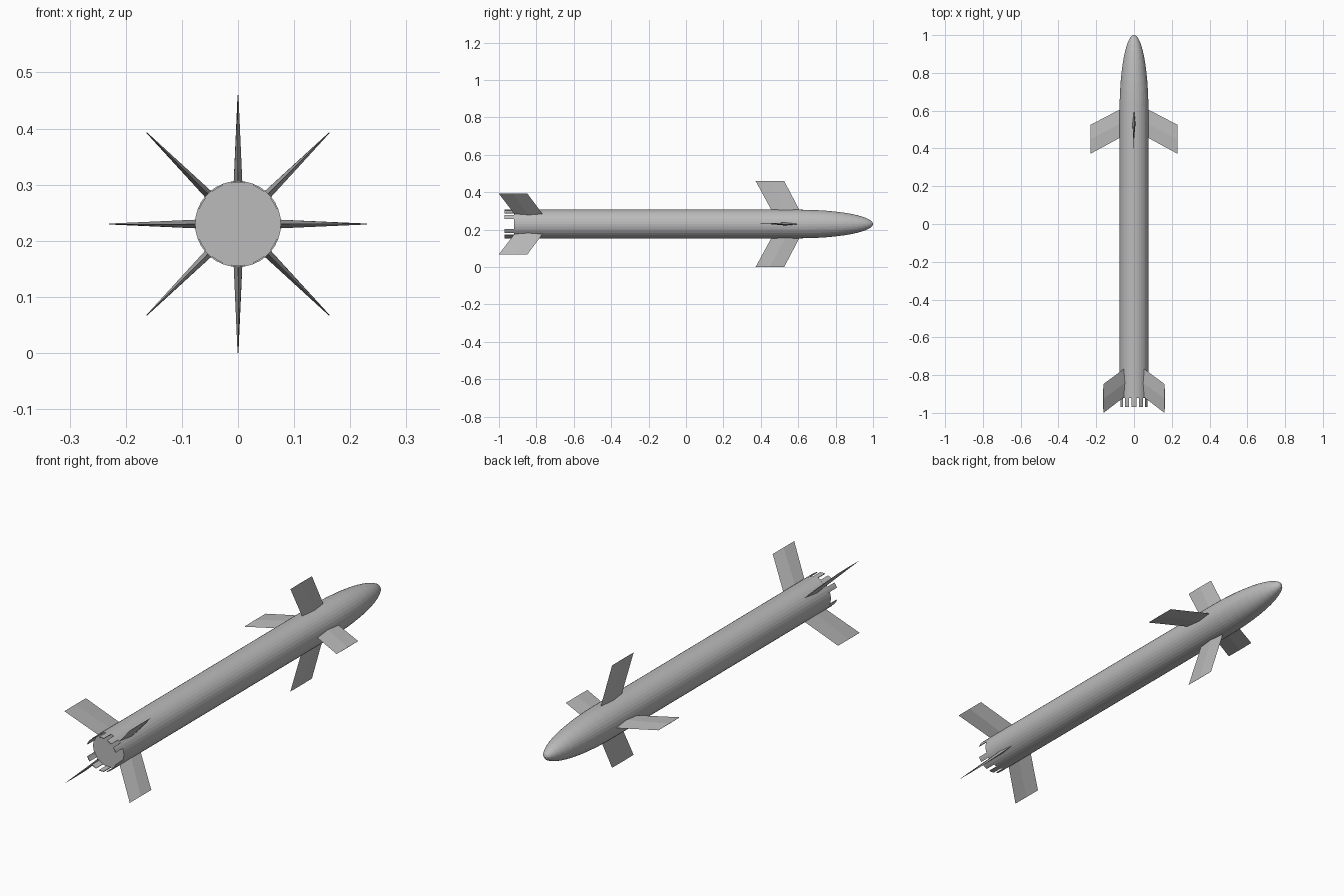
import bpy, bmesh, math
from mathutils import Matrix, Vector

if "Cube" in bpy.data.objects:
    bpy.data.objects.remove(bpy.data.objects["Cube"])

R, ZC = 0.0765, 0.23          # body radius and axis height
TAIL, NOSE0, TIP = -0.92, 0.60, 1.0
SEG = 36

grey = bpy.data.materials.new("hull_grey")
grey.diffuse_color = (0.5, 0.5, 0.5, 1)
grey.use_nodes = True
grey.node_tree.nodes["Principled BSDF"].inputs["Base Color"].default_value = grey.diffuse_color


def finish(name, bm):
    bmesh.ops.recalc_face_normals(bm, faces=bm.faces)
    me = bpy.data.meshes.new(name)
    bm.to_mesh(me)
    bm.free()
    me.materials.append(grey)
    ob = bpy.data.objects.new(name, me)
    bpy.context.collection.objects.link(ob)
    return ob


def on_axis(r, y, a):
    return Vector((r * math.cos(a), y, ZC + r * math.sin(a)))


# Body: straight tube with a closed tail and an elliptical nose
bm = bmesh.new()
profile = [(R, TAIL)]
for i in range(12):
    t = math.pi / 2 * i / 12
    profile.append((R * math.cos(t), NOSE0 + (TIP - NOSE0) * math.sin(t)))
rings = [[bm.verts.new(on_axis(r, y, 2 * math.pi * k / SEG)) for k in range(SEG)]
         for r, y in profile]
for a, b in zip(rings, rings[1:]):
    for k in range(SEG):
        n = (k + 1) % SEG
        bm.faces.new((a[k], a[n], b[n], b[k]))
bm.faces.new(rings[0])
tip = bm.verts.new((0, TIP, ZC))
for k in range(SEG):
    bm.faces.new((rings[-1][k], rings[-1][(k + 1) % SEG], tip))
finish("body", bm)

# Tail teeth: thin curved tabs round the rear rim
bm = bmesh.new()
half = math.radians(9)
for deg in (30, 60, 90, 120, 150, 210, 240, 270, 300, 330):
    mid = math.radians(deg)
    sections = []
    for a in (mid - half, mid, mid + half):
        sections.append([bm.verts.new(on_axis(r, y, a)) for r, y in
                         ((R, TAIL + 0.01), (R, -0.97),
                          (R - 0.003, -0.97), (R - 0.003, TAIL + 0.01))])
    for s, t in zip(sections, sections[1:]):
        for i in range(4):
            j = (i + 1) % 4
            bm.faces.new((s[i], s[j], t[j], t[i]))
    bm.faces.new(sections[0])
    bm.faces.new(sections[-1])
finish("tail_teeth", bm)


# Fins: swept diamond-section blades that thin out towards the tip
def fin(name, angle, shift):
    bm = bmesh.new()
    loops = []
    for r, lead, trail, th in ((0.068, 0.61, 0.46, 0.008), (0.23, 0.525, 0.372, 0.0008)):
        c = (lead + trail) / 2
        loops.append([bm.verts.new((r, y + shift, z)) for y, z in
                      ((lead, 0), (c, th), (trail, 0), (c, -th))])
    for i in range(4):
        j = (i + 1) % 4
        bm.faces.new((loops[0][i], loops[0][j], loops[1][j], loops[1][i]))
    for lp in loops:
        bm.faces.new(lp)
    bm.transform(Matrix.Translation((0, 0, ZC)) @ Matrix.Rotation(-math.radians(angle), 4, 'Y'))
    finish(name, bm)


for k in range(4):
    fin(f"forward_fin_{k + 1}", 90 * k, 0)
    fin(f"rear_fin_{k + 1}", 90 * k + 45, -1.373)
